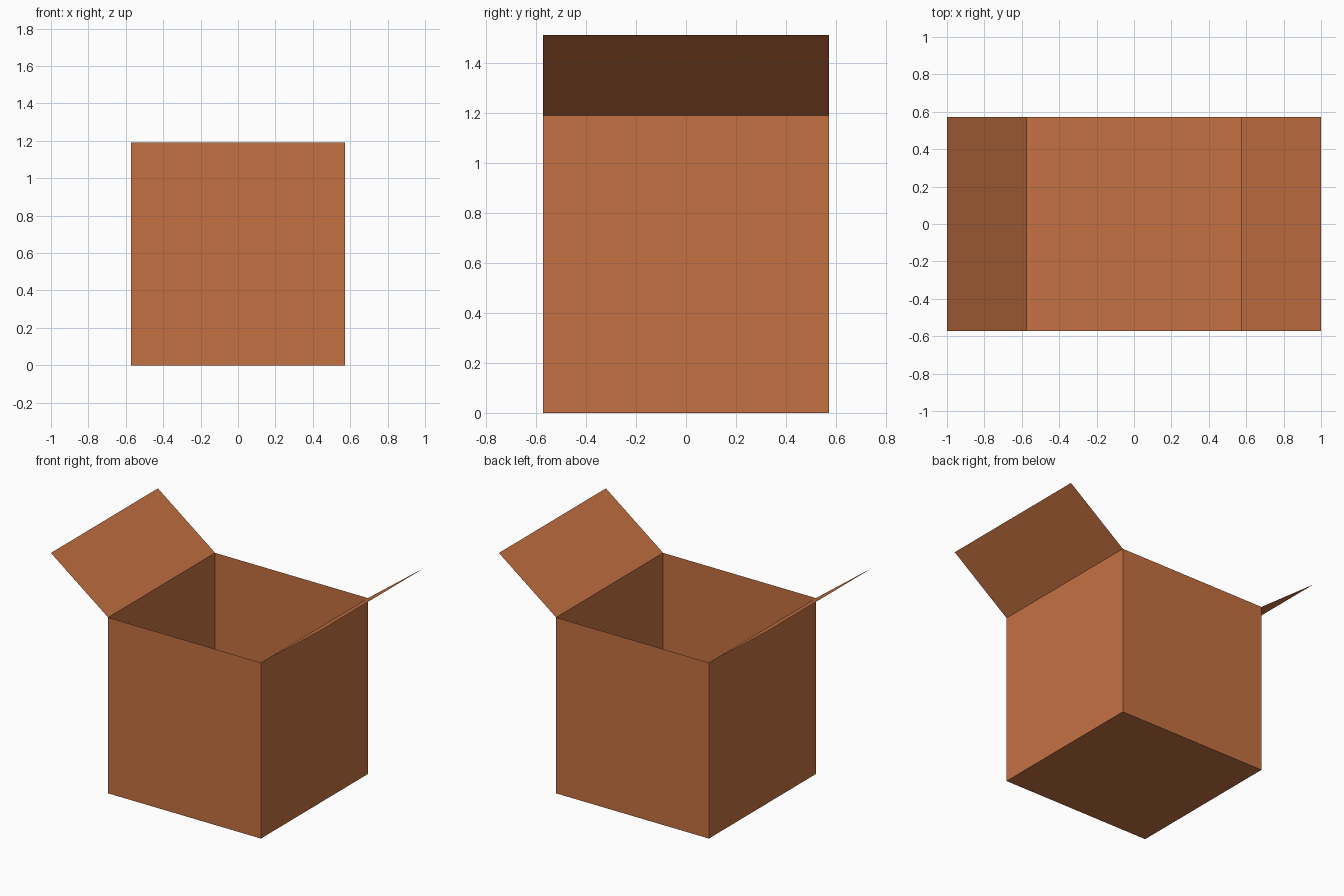
import bpy, bmesh
from mathutils import Matrix

if "Cube" in bpy.data.objects:
    bpy.data.objects.remove(bpy.data.objects["Cube"])

HALF, HEIGHT = 0.572, 1.19      # carton half width and height
TIP_X, TIP_Z = 1.0, 1.512       # outer edge of the open flaps

cardboard = bpy.data.materials.new("cardboard_brown")
cardboard.diffuse_color = (0.56, 0.165, 0.054, 1)
cardboard.use_nodes = True
cardboard.node_tree.nodes["Principled BSDF"].inputs["Base Color"].default_value = cardboard.diffuse_color


def add_object(name, bm):
    mesh = bpy.data.meshes.new(name)
    bm.to_mesh(mesh)
    bm.free()
    mesh.materials.append(cardboard)
    obj = bpy.data.objects.new(name, mesh)
    bpy.context.collection.objects.link(obj)
    return obj


# Carton body: paper-thin cube with the top removed
bm = bmesh.new()
size = Matrix.Diagonal((2 * HALF, 2 * HALF, HEIGHT, 1))
bmesh.ops.create_cube(bm, size=1, matrix=Matrix.Translation((0, 0, HEIGHT / 2)) @ size)
bm.normal_update()
top = [f for f in bm.faces if f.normal.z > 0.9]
bmesh.ops.delete(bm, geom=top, context='FACES_ONLY')
add_object("carton_body", bm)

# Open flaps: single sheets hinged on the left and right rims
for side, name in ((-1, "left_flap"), (1, "right_flap")):
    bm = bmesh.new()
    corners = [(HALF, -HALF, HEIGHT), (TIP_X, -HALF, TIP_Z),
               (TIP_X, HALF, TIP_Z), (HALF, HALF, HEIGHT)]
    face = bm.faces.new([bm.verts.new((side * x, y, z)) for x, y, z in corners])
    face.normal_update()
    if face.normal.z < 0:
        face.normal_flip()
    add_object(name, bm)
